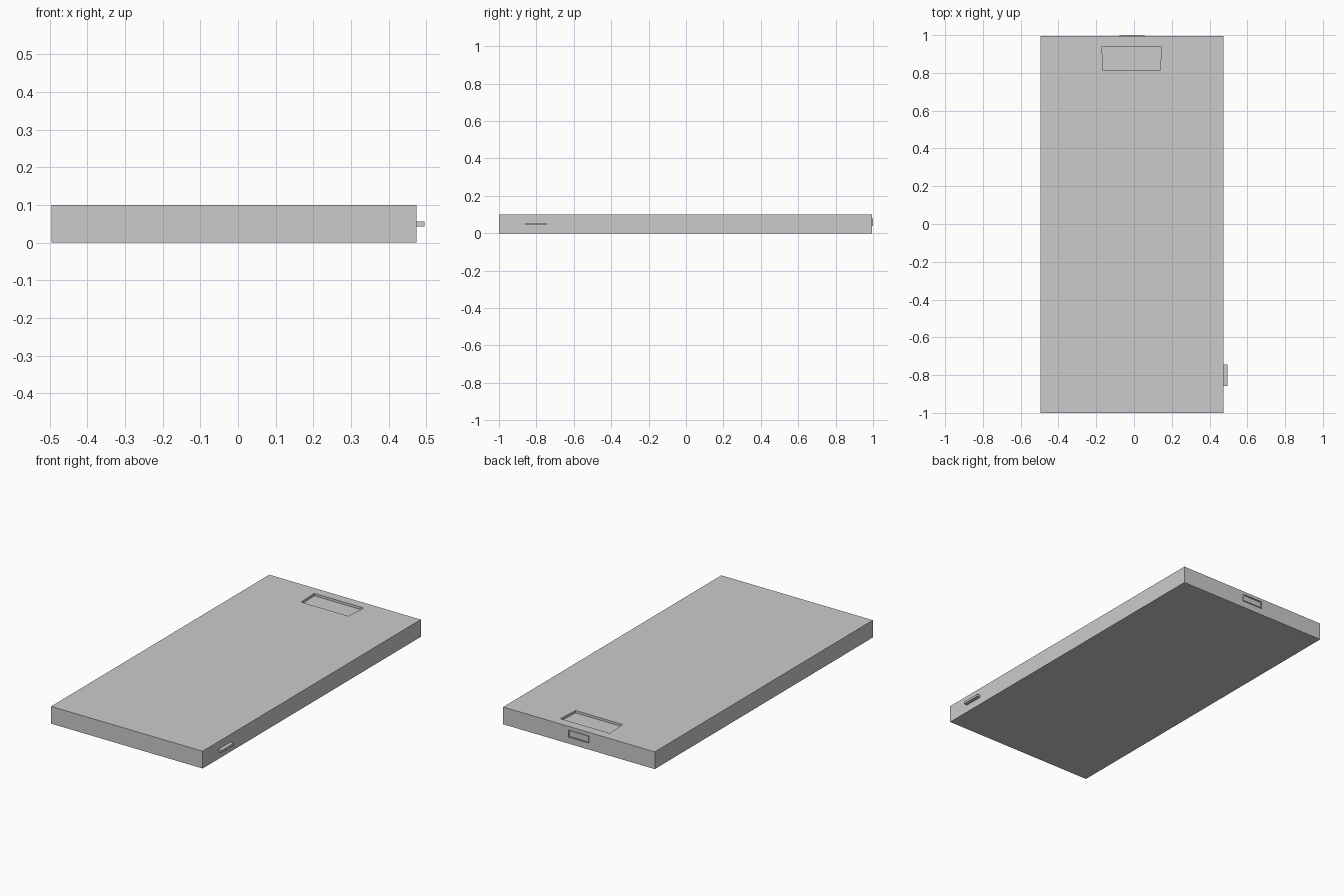
import bpy, bmesh

if "Cube" in bpy.data.objects:
    bpy.data.objects.remove(bpy.data.objects["Cube"])


def prism(name, outline, z0, z1):
    """Vertical prism from an xy outline (counter-clockwise)."""
    bm = bmesh.new()
    face = bm.faces.new([bm.verts.new((x, y, z0)) for x, y in outline])
    ext = bmesh.ops.extrude_face_region(bm, geom=[face])
    for v in ext["geom"]:
        if isinstance(v, bmesh.types.BMVert):
            v.co.z = z1
    bmesh.ops.recalc_face_normals(bm, faces=bm.faces)
    mesh = bpy.data.meshes.new(name)
    bm.to_mesh(mesh)
    bm.free()
    ob = bpy.data.objects.new(name, mesh)
    bpy.context.collection.objects.link(ob)
    return ob


def box(name, x0, x1, y0, y1, z0, z1):
    return prism(name, [(x0, y0), (x1, y0), (x1, y1), (x0, y1)], z0, z1)


def cut(target, cutter):
    mod = target.modifiers.new("recess", "BOOLEAN")
    mod.operation = "DIFFERENCE"
    mod.solver = "EXACT"
    mod.object = cutter
    cutter.hide_render = True
    cutter.hide_set(True)


# Flat slab body with a shallow trapezoid window sunk into its top
body = box("body", -0.496, 0.474, -1.0, 0.994, 0.0, 0.1)
cut(body, prism("window_cutter",
                [(-0.164, 0.812), (0.138, 0.812), (0.146, 0.94), (-0.17, 0.94)],
                0.086, 0.15))

# Raised rim around the port on the back edge
rim = box("port_rim", -0.076, 0.056, 0.992, 1.0, 0.039, 0.08)
cut(rim, box("port_cutter", -0.069, 0.049, 0.995, 1.05, 0.045, 0.074))

# Side button
box("side_button", 0.47, 0.496, -0.857, -0.745, 0.043, 0.056)
